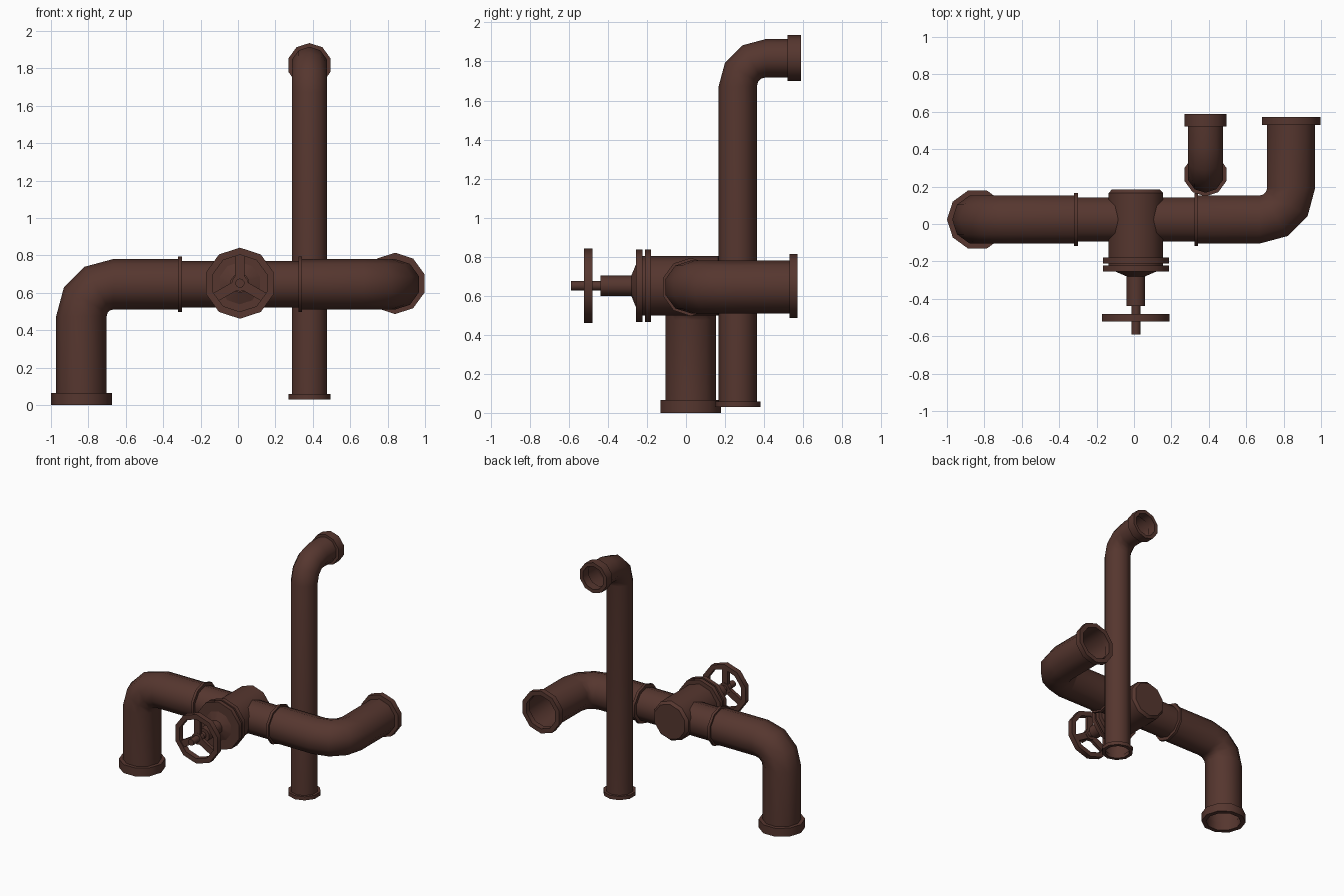
import bpy, bmesh, math
from mathutils import Vector, Matrix

if "Cube" in bpy.data.objects:
    bpy.data.objects.remove(bpy.data.objects["Cube"])

SIDES = 10
X, Y, Z = Vector((1, 0, 0)), Vector((0, 1, 0)), Vector((0, 0, 1))

rust = bpy.data.materials.new("rusty_brown")
rust.diffuse_color = (0.092, 0.037, 0.028, 1)
rust.use_nodes = True
rust.node_tree.nodes["Principled BSDF"].inputs["Base Color"].default_value = rust.diffuse_color


def finish(name, bm):
    bmesh.ops.recalc_face_normals(bm, faces=bm.faces)
    me = bpy.data.meshes.new(name)
    bm.to_mesh(me)
    bm.free()
    me.materials.append(rust)
    ob = bpy.data.objects.new(name, me)
    bpy.context.collection.objects.link(ob)
    bpy.ops.object.select_all(action='DESELECT')
    ob.select_set(True)
    bpy.context.view_layer.objects.active = ob
    bpy.ops.object.shade_smooth_by_angle(angle=math.radians(40))
    return ob


def loft(name, rings, caps=False, closed=False):
    """Skin ten-sided rings given as (centre, first axis, second axis, radius)."""
    bm = bmesh.new()
    loops = []
    for c, u, v, r in rings:
        angles = [2 * math.pi * i / SIDES for i in range(SIDES)]
        loops.append([bm.verts.new(c + (u * math.cos(a) + v * math.sin(a)) * r) for a in angles])
    pairs = list(zip(loops, loops[1:])) + ([(loops[-1], loops[0])] if closed else [])
    for a, b in pairs:
        for i in range(SIDES):
            j = (i + 1) % SIDES
            bm.faces.new((a[i], a[j], b[j], b[i]))
    if caps:
        bm.faces.new(loops[0])
        bm.faces.new(loops[-1])
    return finish(name, bm)


def lathe(name, origin, axis, up, profile, **kw):
    """Turn (distance, radius) pairs about an axis, with a corner pointing along up."""
    return loft(name, [(origin + axis * d, up, axis.cross(up), r) for d, r in profile], **kw)


def collar(name, origin, axis, up, d0, d1, outer, inner):
    lathe(name, origin, axis, up, [(d0, inner), (d0, outer), (d1, outer), (d1, inner)], closed=True)


def elbow_pipe(name, start, corner, end, bend, radius, corner_in_plane):
    """Open pipe with one three-step bend."""
    a, b = (corner - start).normalized(), (end - corner).normalized()
    n = a.cross(b)
    centre = corner - a * bend + b * bend
    stations = [(start, a)]
    for k in range(4):
        t = math.radians(30 * k)
        stations.append((centre + (a * math.sin(t) - b * math.cos(t)) * bend,
                         a * math.cos(t) + b * math.sin(t)))
    stations.append((end, b))
    rings = []
    for p, t in stations:
        s = t.cross(n)
        rings.append((p, s, n, radius) if corner_in_plane else (p, n, s, radius))
    loft(name, rings)


# main line: left leg, right outlet and the thinner neck between them
PY, PZ = 0.024, 0.645
left, right = Vector((-0.837, PY, PZ)), Vector((0.84, PY, PZ))
elbow_pipe("left_pipe", Vector((-0.837, PY, 0.01)), left, Vector((-0.31, PY, PZ)), 0.17, 0.135, True)
elbow_pipe("right_pipe", Vector((0.333, PY, PZ)), right, Vector((0.84, 0.56, PZ)), 0.168, 0.135, False)
neck = Vector((0, PY, PZ))
lathe("neck_pipe", neck, X, Z, [(-0.31, 0.124), (0.333, 0.124)])
for name, x in (("left_joint_ring", -0.31), ("right_joint_ring", 0.333)):
    collar(name, neck, X, Z, x - 0.01, x + 0.01, 0.149, 0.12)
collar("left_end_flange", Vector((-0.837, PY, 0)), Z, X, 0, 0.065, 0.163, 0.128)
collar("right_end_flange", Vector((0.84, 0, PZ + 0.005)), Y, Z, 0.53, 0.572, 0.164, 0.128)

# tall riser behind the main line
elbow_pipe("riser_pipe", Vector((0.382, 0.265, 0.035)), Vector((0.382, 0.265, 1.817)),
           Vector((0.382, 0.575, 1.817)), 0.145, 0.098, True)
collar("riser_bottom_flange", Vector((0.382, 0.265, 0)), Z, Y, 0.03, 0.058, 0.117, 0.09)
collar("riser_top_flange", Vector((0.382, 0, 1.817)), Y, Z, 0.52, 0.588, 0.118, 0.09)

# valve body, pointing to the front; distances run along -y
valve, FRONT = Vector((0.01, 0, 0.651)), -Y
lathe("valve_body", valve, FRONT, Z,
      [(-0.185, 0.135), (-0.165, 0.153), (0.25, 0.153)], caps=True)
for i, d in enumerate((0.178, 0.223)):
    lathe(f"valve_flange_{i + 1}", valve, FRONT, Z, [(d, 0.185), (d + 0.032, 0.185)], caps=True)
lathe("valve_bonnet", valve, FRONT, Z,
      [(0.25, 0.125), (0.28, 0.052), (0.438, 0.052)], caps=True)
lathe("valve_stem", valve, FRONT, Z, [(0.43, 0.025), (0.59, 0.025)], caps=True)

# hand wheel: rim, hub and three spokes
collar("wheel_rim", valve, FRONT, Z, 0.48, 0.522, 0.19, 0.152)
lathe("wheel_hub", valve, FRONT, Z, [(0.482, 0.045), (0.515, 0.045)], caps=True)
bm = bmesh.new()
for k in range(3):
    m = (Matrix.Translation(valve + FRONT * 0.5) @ Matrix.Rotation(math.radians(120 * k), 4, 'Y')
         @ Matrix.Translation((0, 0, 0.09)) @ Matrix.Diagonal((0.05, 0.026, 0.14, 1)))
    bmesh.ops.create_cube(bm, size=1, matrix=m)
finish("wheel_spokes", bm)
